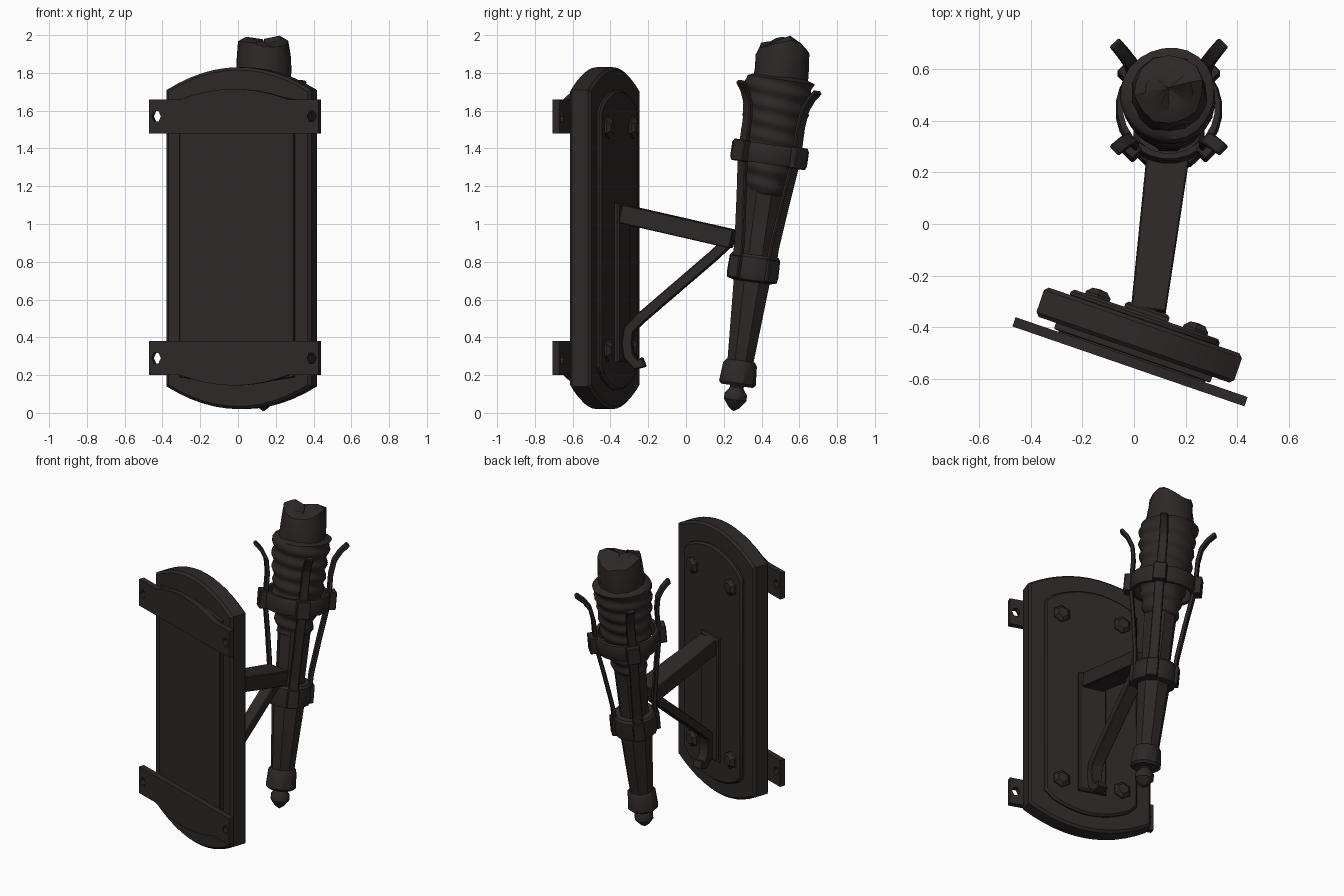
import bpy, bmesh, math, random
from mathutils import Matrix, Vector

if "Cube" in bpy.data.objects:
    bpy.data.objects.remove(bpy.data.objects["Cube"])

random.seed(4)
iron = bpy.data.materials.new("dark_iron_brown")
iron.diffuse_color = (0.027, 0.021, 0.021, 1)
iron.use_nodes = True
iron.node_tree.nodes["Principled BSDF"].inputs["Base Color"].default_value = iron.diffuse_color

# Backplate frame: turned about z; U along width, V out of the plate toward the torch
A = math.radians(19)
U = Vector((math.cos(A), -math.sin(A), 0))
V = Vector((math.sin(A), math.cos(A), 0))
C = Vector((0.02, -0.43, 0))
# Torch frame: axis leaning toward +y
TORCH = Matrix.Translation((0.135, 0.25, 0)) @ Matrix.Rotation(math.radians(-8), 4, 'X')


def frame(x, y, z, o):
    return Matrix((x, y, z)).transposed().to_4x4() if o is None else \
        Matrix.Translation(o) @ Matrix((x, y, z)).transposed().to_4x4()


def finish(name, bm, mat=Matrix(), angle=35):
    bmesh.ops.remove_doubles(bm, verts=bm.verts, dist=1e-5)
    bmesh.ops.transform(bm, matrix=mat, verts=bm.verts)
    bmesh.ops.recalc_face_normals(bm, faces=bm.faces)
    me = bpy.data.meshes.new(name)
    bm.to_mesh(me)
    bm.free()
    me.materials.append(iron)
    ob = bpy.data.objects.new(name, me)
    bpy.context.collection.objects.link(ob)
    bpy.ops.object.select_all(action='DESELECT')
    ob.select_set(True)
    bpy.context.view_layer.objects.active = ob
    bpy.ops.object.shade_smooth_by_angle(angle=math.radians(angle))
    return ob


def slab(name, outlines, v0, v1, bevel=0.0):
    """Flat outlines (u, z), holes allowed, filling v0..v1 in the plate frame."""
    cu = bpy.data.curves.new(name, 'CURVE')
    cu.dimensions, cu.fill_mode = '2D', 'BOTH'
    cu.extrude, cu.bevel_depth, cu.bevel_resolution = (v1 - v0) / 2 - bevel, bevel, 0
    cu.offset = -bevel
    for pts in outlines:
        sp = cu.splines.new('POLY')
        sp.points.add(len(pts) - 1)
        for p, (x, y) in zip(sp.points, pts):
            p.co = (x, y, 0, 1)
        sp.use_cyclic_u = True
    tmp = bpy.data.objects.new(name + "_tmp", cu)
    bpy.context.collection.objects.link(tmp)
    bpy.context.view_layer.update()
    me = bpy.data.meshes.new_from_object(tmp.evaluated_get(bpy.context.evaluated_depsgraph_get()))
    bm = bmesh.new()
    bm.from_mesh(me)
    bpy.data.objects.remove(tmp)
    bpy.data.meshes.remove(me)
    return finish(name, bm, frame(U, Vector((0, 0, 1)), -V, C + V * (v0 + v1) / 2))


def arched(hw, z0, z1, sag, cut=0.0, n=12):
    """Upright panel with arched top and bottom; cut clips the corners."""
    w = hw - cut
    top = [(w - 2 * w * i / n, z1 - sag * (1 - 2 * i / n) ** 2) for i in range(n + 1)]
    bot = [(-x, z0 + z1 - z) for x, z in top]
    if cut:
        e = z1 - sag - cut
        top = [(hw, e)] + top + [(-hw, e)]
        bot = [(-hw, z0 + z1 - e)] + bot + [(hw, z0 + z1 - e)]
    return top + bot


def lathe(name, profile, sides, mat, shape=None, angle=35):
    """Revolve (r, h) points; shape(r, h, a) may disturb them."""
    bm = bmesh.new()
    rows = []
    for r, h in profile:
        row = []
        for i in range(sides):
            a = 2 * math.pi * (i + 0.5) / sides
            rr, hh = shape(r, h, a) if shape else (r, h)
            row.append(bm.verts.new((rr * math.cos(a), rr * math.sin(a), hh)))
        rows.append(row)
    for p, q in zip(rows, rows[1:]):
        for i in range(sides):
            j = (i + 1) % sides
            bm.faces.new((p[i], p[j], q[j], q[i]))
    if profile[0] != profile[-1]:
        for row, (r, h) in ((rows[0], profile[0]), (rows[-1], profile[-1])):
            if r > 0.001:
                bm.faces.new(row)
    return finish(name, bm, mat, angle)


def sweep(name, pts, widths, thick, side, mat=Matrix()):
    """Rectangular bar along a path; side is the width direction."""
    pts, side = [Vector(p) for p in pts], Vector(side).normalized()
    bm = bmesh.new()
    rings = []
    for i, p in enumerate(pts):
        t = (pts[min(i + 1, len(pts) - 1)] - pts[max(i - 1, 0)]).normalized()
        n = t.cross(side).normalized() * thick / 2
        s = side * (widths[0] + (widths[1] - widths[0]) * i / (len(pts) - 1)) / 2
        rings.append([bm.verts.new(p + k) for k in (s + n, n - s, -s - n, s - n)])
    for a, b in zip(rings, rings[1:]):
        for i in range(4):
            j = (i + 1) % 4
            bm.faces.new((a[i], a[j], b[j], b[i]))
    bm.faces.new(rings[0])
    bm.faces.new(rings[-1])
    bmesh.ops.bevel(bm, geom=list(bm.edges), offset=0.005, segments=1, affect='EDGES')
    return finish(name, bm, mat)


# Backplate, raised face panel, rear panel, mounting bar
slab("backplate", [arched(0.405, 0.02, 1.83, 0.12)], -0.06, 0.06, 0.015)
slab("face_panel", [arched(0.305, 0.12, 1.71, 0.07, 0.05)], 0.05, 0.085, 0.012)
slab("rear_panel", [arched(0.32, 0.16, 1.69, 0.03)], -0.085, -0.05, 0.004)
slab("arm_base_bar", [[(-0.09, 0.27), (0.09, 0.27), (0.09, 1.11), (-0.09, 1.11)]], 0.075, 0.11, 0.01)

# Rear straps with pierced ends and one bowed edge
for name, zc, d in (("upper_strap", 1.57, 1), ("lower_strap", 0.29, -1)):
    edge = [(0.475 * k, 0.09 * d) for k in (1, 0.65)]
    bow = [(0.3 - 0.06 * i, (0.09 + 0.055 * (1 - (1 - i / 5) ** 2)) * d) for i in range(11)]
    outline = [(0.475, -0.09 * d)] + edge + bow + [(-x, z) for x, z in reversed(edge)] + [(-0.475, -0.09 * d)]
    loops = [[(x, zc + z) for x, z in outline]]
    for s in (-1, 1):
        loops.append([(s * 0.435 + 0.026 * math.cos(a * math.pi / 3), zc + 0.032 * math.sin(a * math.pi / 3))
                      for a in range(6)])
    slab(name, loops, -0.128, -0.09)
    slab(name + "_spacer", [[(-0.3, zc - .08), (0.3, zc - .08), (0.3, zc + .08), (-0.3, zc + .08)]], -0.095, -0.055)

# Six-sided bolts
for x in (-0.2, 0.2):
    for z in (0.33, 1.51):
        lathe("bolt", [(0.058, 0), (0.058, 0.015), (0.035, 0.035), (0, 0.038)], 6,
              frame(U, Vector((0, 0, -1)), V, C + U * x + V * 0.08 + Vector((0, 0, z))))


# Arm and hooked strut, in one vertical plane
def plane(y, z):
    return (0.06 + 0.127 * (y + 0.3), y, z)


side = (0.992, -0.126, 0)
sweep("arm", [plane(-0.34, 1.055), plane(0.25, 0.92)], (0.135, 0.165), 0.10, side)
sweep("hooked_strut", [plane(*p) for p in ((0.24, 0.92), (0.15, 0.835), (-0.24, 0.50), (-0.30, 0.44), (-0.31, 0.37),
                                           (-0.30, 0.30), (-0.26, 0.255), (-0.22, 0.27))], (0.09, 0.07), 0.055, side)

# Torch handle, finial and collars
lathe("handle", [(0.07, 0.2), (0.08, 0.35), (0.105, 0.72), (0.092, 0.85), (0.105, 1.2)], 8, TORCH, angle=30)
lathe("finial", [(0, 0.008), (0.03, 0.03), (0.06, 0.07), (0.06, 0.1), (0.035, 0.135), (0.04, 0.16)], 10, TORCH)
lathe("bottom_collar", [(0.06, 0.145), (0.085, 0.145), (0.098, 0.16), (0.09, 0.26), (0.075, 0.28)], 10, TORCH)
lathe("middle_collar", [(0.1, 0.70), (0.135, 0.71), (0.14, 0.74), (0.137, 0.83), (0.125, 0.845), (0.09, 0.845)],
      16, TORCH)
lathe("upper_ring", [(0.178, 1.33), (0.20, 1.33), (0.207, 1.345), (0.207, 1.42), (0.20, 1.435), (0.178, 1.435),
                     (0.178, 1.33)], 24, TORCH)

# Four flared prongs with clips on the ring and the middle collar
for k in range(4):
    m = TORCH @ Matrix.Rotation(math.radians(45 + 90 * k), 4, 'Z')
    path = ((0.125, 0.76), (0.13, 0.9), (0.165, 1.15), (0.2, 1.37), (0.2, 1.55), (0.215, 1.64), (0.25, 1.70),
            (0.295, 1.745))
    sweep("prong", [(r, 0, h) for r, h in path], (0.065, 0.05), 0.025, (0, 1, 0), m)
    sweep("ring_clip", [(0.215, 0, 1.325), (0.215, 0, 1.44)], (0.085, 0.085), 0.055, (0, 1, 0), m)
    sweep("collar_clip", [(0.135, 0, 0.71), (0.135, 0, 0.83)], (0.075, 0.075), 0.035, (0, 1, 0), m)


# Wrapped cloth head: spiral folds, then the ragged core on top
def folds(r, h, a):
    wave = math.sin(2 * math.pi * h / 0.085 + a) + 0.5 * math.sin(3 * a + 17 * h)
    return r + 0.008 * wave, h


def ragged(r, h, a):
    k = max(0, (h - 1.8) / 0.16)
    return r + random.uniform(-0.006, 0.006), h + k * (0.02 * math.sin(2 * a + 1) + random.uniform(-0.01, 0.01))


def cloth_radius(h):
    return 0.105 + 0.05 * min(1, (h - 1.17) / 0.25) + 0.025 * max(0, (h - 1.45) / 0.33)


lathe("cloth_wrap", [(0.08, 1.16)] + [(cloth_radius(1.17 + 0.0153 * i), 1.17 + 0.0153 * i) for i in range(41)]
      + [(0.13, 1.80)], 24, TORCH, folds, 50)
lathe("torch_core", [(0.145, 1.74), (0.146, 1.83), (0.142, 1.90), (0.135, 1.965), (0.09, 1.985), (0, 1.975)],
      14, TORCH, ragged, 40)
